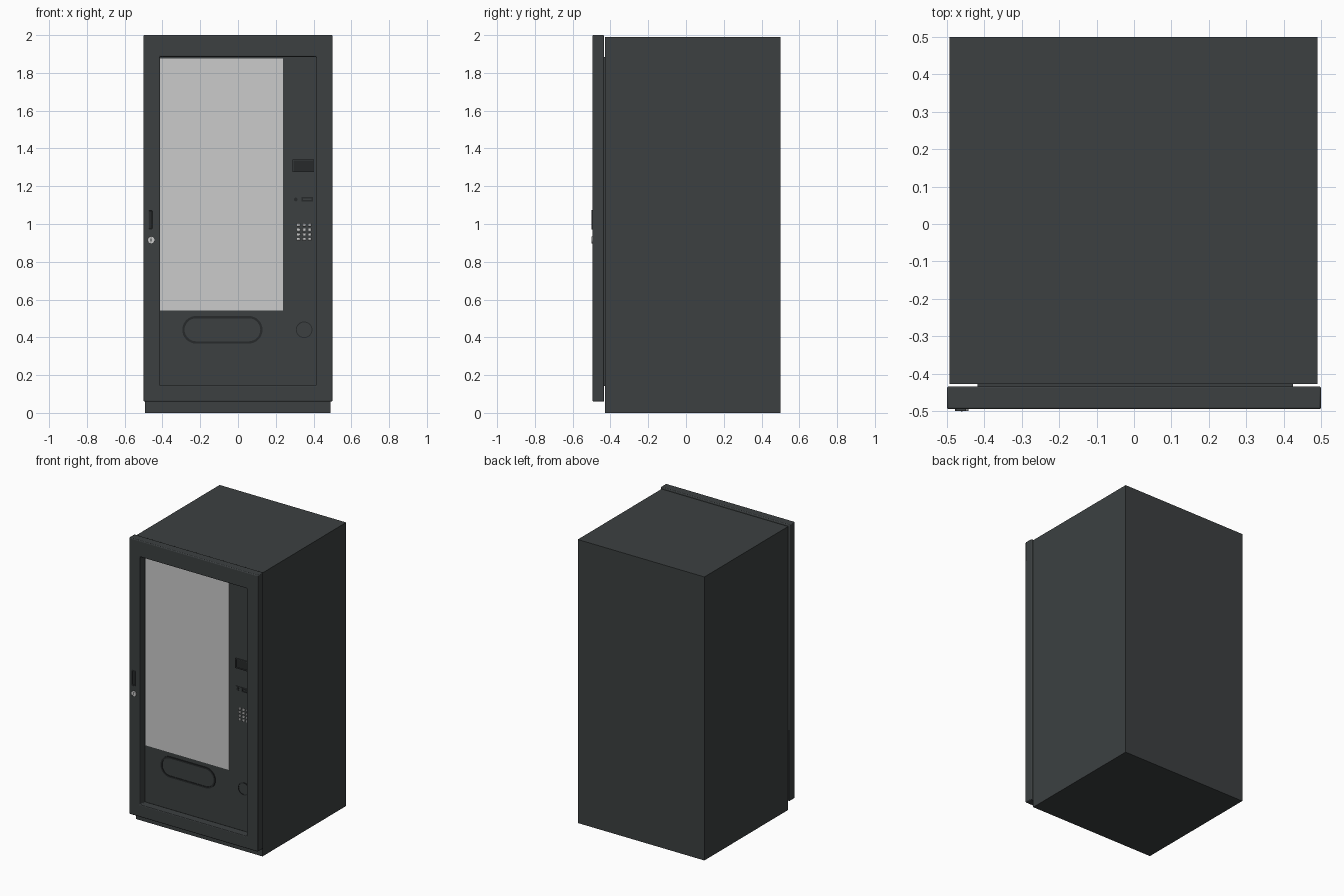
import bpy, bmesh, math

if "Cube" in bpy.data.objects:
    bpy.data.objects.remove(bpy.data.objects["Cube"])


def material(name, rgb):
    m = bpy.data.materials.new(name)
    m.diffuse_color = (*rgb, 1)
    m.use_nodes = True
    m.node_tree.nodes["Principled BSDF"].inputs["Base Color"].default_value = m.diffuse_color
    return m


DARK = material("dark_paint", (0.045, 0.051, 0.053))
BLACK = material("black_trim", (0.02, 0.023, 0.024))


# Outlines in the front (x, z) plane
def rect(x0, x1, z0, z1):
    return [(x0, z0), (x1, z0), (x1, z1), (x0, z1)]


def pill(x0, x1, z0, z1, n=16):
    r, cz = (z1 - z0) / 2, (z0 + z1) / 2
    pts = []
    for cx, start in ((x1 - r, -math.pi / 2), (x0 + r, math.pi / 2)):
        pts += [(cx + r * math.cos(start + math.pi * i / n),
                 cz + r * math.sin(start + math.pi * i / n)) for i in range(n + 1)]
    return pts


def circle(cx, cz, r, n=32):
    return [(cx + r * math.cos(2 * math.pi * i / n),
             cz + r * math.sin(2 * math.pi * i / n)) for i in range(n)]


def finish(name, bm, mat, bevel):
    bmesh.ops.recalc_face_normals(bm, faces=bm.faces)
    me = bpy.data.meshes.new(name)
    bm.to_mesh(me)
    bm.free()
    ob = bpy.data.objects.new(name, me)
    bpy.context.collection.objects.link(ob)
    if mat:
        me.materials.append(mat)
    if bevel:
        mod = ob.modifiers.new("bevel", "BEVEL")
        mod.width, mod.segments, mod.limit_method = bevel, 2, 'ANGLE'
    bpy.ops.object.select_all(action='DESELECT')
    bpy.context.view_layer.objects.active = ob
    ob.select_set(True)
    bpy.ops.object.shade_smooth_by_angle(angle=math.radians(30))
    return ob


def plate(name, pts, y0, y1, mat=None, bevel=0):
    bm = bmesh.new()
    face = bm.faces.new([bm.verts.new((x, y0, z)) for x, z in pts])
    ext = bmesh.ops.extrude_face_region(bm, geom=[face], use_keep_orig=True)
    for v in ext["geom"]:
        if isinstance(v, bmesh.types.BMVert):
            v.co.y = y1
    return finish(name, bm, mat, bevel)


def ring(name, outer, inner, y0, y1, mat=None, bevel=0):
    bm = bmesh.new()
    loops = [[bm.verts.new((x, y, z)) for x, z in pts]
             for pts, y in ((outer, y0), (inner, y0), (inner, y1), (outer, y1))]
    n = len(outer)
    for k in range(4):
        a, b = loops[k], loops[(k + 1) % 4]
        for i in range(n):
            j = (i + 1) % n
            bm.faces.new((a[i], a[j], b[j], b[i]))
    return finish(name, bm, mat, bevel)


# Cabinet and door
FACE = -0.434
plate("cabinet", rect(-0.493, 0.49, 0, 1.99), -0.428, 0.5, DARK)
ring("door_frame", rect(-0.5, 0.5, 0.06, 2.0), rect(-0.415, 0.415, 0.145, 1.885),
     -0.495, FACE, DARK, 0.005)
plate("door_panel", rect(-0.418, 0.425, 0.142, 1.885), FACE, -0.426, DARK)
plate("window", rect(-0.412, 0.238, 0.542, 1.875), FACE - 0.003, FACE + 0.002)

# Delivery hatch and coin return cup
ring("hatch_rim", pill(-0.295, 0.13, 0.367, 0.513), pill(-0.283, 0.118, 0.379, 0.501),
     FACE - 0.006, FACE + 0.002, BLACK)
plate("hatch_flap", pill(-0.283, 0.118, 0.379, 0.501), FACE - 0.002, FACE + 0.002, DARK)
ring("coin_return_rim", circle(0.35, 0.44, 0.044), circle(0.35, 0.44, 0.039),
     FACE - 0.005, FACE + 0.002, BLACK)
plate("coin_return_flap", circle(0.35, 0.44, 0.039), FACE - 0.002, FACE + 0.002, DARK)

# Display
ring("display_frame", rect(0.288, 0.402, 1.274, 1.342), rect(0.293, 0.397, 1.279, 1.337),
     FACE - 0.008, FACE + 0.002, DARK)
plate("display_screen", rect(0.293, 0.397, 1.279, 1.337), FACE - 0.002, FACE + 0.002, BLACK)

# Coin slot and button
plate("slot_plate", rect(0.288, 0.402, 1.113, 1.147), FACE - 0.004, FACE + 0.002, DARK)
ring("slot_frame", rect(0.336, 0.398, 1.118, 1.142), rect(0.345, 0.389, 1.126, 1.134),
     FACE - 0.007, FACE - 0.003, BLACK)
plate("slot_button", circle(0.306, 1.13, 0.01, 20), FACE - 0.007, FACE - 0.003, BLACK)

# Keypad
for row in range(4):
    for col in range(3):
        x, z = 0.32 + 0.03 * col, 0.995 - 0.025 * row
        plate(f"key_{row}_{col}", rect(x - 0.008, x + 0.008, z - 0.007, z + 0.007),
              FACE - 0.005, FACE + 0.002, None, 0.002)

# Handle and lock
ring("handle_frame", rect(-0.477, -0.449, 0.97, 1.075), rect(-0.472, -0.454, 0.975, 1.07),
     -0.5, -0.494, DARK, 0.001)
plate("handle_grip", rect(-0.472, -0.454, 0.975, 1.07), -0.497, -0.494, BLACK)
plate("lock", circle(-0.46, 0.915, 0.018), -0.5, -0.494, None, 0.001)
plate("lock_keyhole", rect(-0.462, -0.458, 0.907, 0.923), -0.501, -0.499, BLACK)
